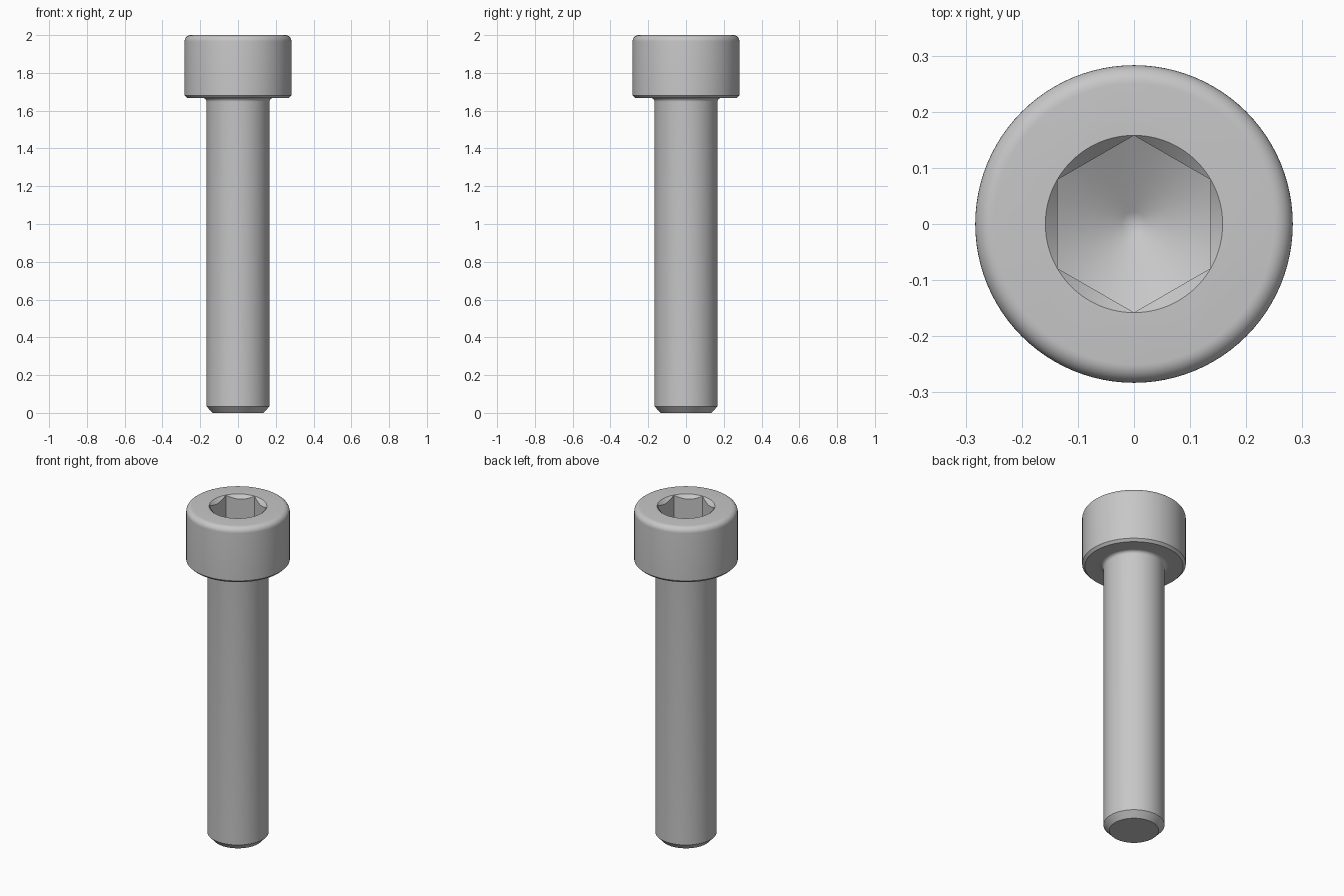
import bpy, bmesh
from math import sin, cos, pi, radians, tan

if "Cube" in bpy.data.objects:
    bpy.data.objects.remove(bpy.data.objects["Cube"], do_unlink=True)

SEGMENTS = 96

steel = bpy.data.materials.new("grey steel")
steel.use_nodes = True
colour = (0.57, 0.57, 0.57, 1)
steel.diffuse_color = colour
steel.node_tree.nodes["Principled BSDF"].inputs["Base Color"].default_value = colour


def add_object(name, bm):
    bmesh.ops.recalc_face_normals(bm, faces=bm.faces)
    mesh = bpy.data.meshes.new(name)
    bm.to_mesh(mesh)
    bm.free()
    mesh.materials.append(steel)
    ob = bpy.data.objects.new(name, mesh)
    bpy.context.collection.objects.link(ob)
    return ob


def revolve(name, profile):
    """Turn (radius, z) points, ordered bottom to top, into a closed solid."""
    bm = bmesh.new()
    rings = []
    for r, z in profile:
        if r == 0:
            rings.append([bm.verts.new((0, 0, z))] * SEGMENTS)
        else:
            rings.append([bm.verts.new((r * cos(2 * pi * i / SEGMENTS),
                                        r * sin(2 * pi * i / SEGMENTS), z))
                          for i in range(SEGMENTS)])
    for low, high in zip(rings, rings[1:]):
        for i in range(SEGMENTS):
            j = (i + 1) % SEGMENTS
            corners = [low[i], low[j], high[j], high[i]]
            bm.faces.new(list(dict.fromkeys(corners)))
    for ring, (r, z) in ((rings[0], profile[0]), (rings[-1], profile[-1])):
        if r > 0:
            bm.faces.new(ring)
    return add_object(name, bm)


def arc(cx, cz, radius, start, end, steps=8):
    angles = [radians(start + (end - start) * i / steps) for i in range(steps + 1)]
    return [(cx + radius * cos(a), cz + radius * sin(a)) for a in angles]


def combine(target, cutter, operation):
    mod = target.modifiers.new("cut", 'BOOLEAN')
    mod.operation, mod.solver, mod.object = operation, 'EXACT', cutter
    bpy.context.view_layer.objects.active = target
    bpy.ops.object.modifier_apply(modifier=mod.name)
    bpy.data.objects.remove(cutter, do_unlink=True)


# Shank with chamfered tip, fillet under the head, head with rounded top rim
shank, head, seat, rim = 0.167, 0.283, 1.667, 0.033
bolt = revolve("socket_head_bolt",
               [(0.135, 0), (shank, 0.035)]
               + arc(shank + 0.02, seat - 0.02, 0.02, 180, 90)
               + [(head - 0.014, seat), (head, seat + 0.014)]
               + arc(head - rim, 2 - rim, rim, 0, 90))

# Hexagonal socket with a blunt drill-point floor
bm = bmesh.new()
bmesh.ops.create_cone(bm, cap_ends=True, segments=6, radius1=0.1577,
                      radius2=0.1577, depth=0.6)
bmesh.ops.translate(bm, vec=(0, 0, 1.9), verts=bm.verts)
socket = add_object("socket_cutter", bm)
floor_z, slope = 1.833, tan(radians(30))
drill = revolve("drill_cutter",
                [(0, floor_z - 0.136 * slope + 0.003),
                 (0.022, floor_z - 0.114 * slope),
                 (0.25, floor_z + 0.114 * slope), (0.25, 2.1)])
combine(socket, drill, 'INTERSECT')
combine(bolt, socket, 'DIFFERENCE')

# Conical lead-in at the mouth of the socket
lead_in = revolve("lead_in_cutter", [(0.118, 1.96), (0.158, 2), (0.168, 2.01)])
combine(bolt, lead_in, 'DIFFERENCE')

# Smooth shading with crisp edges
bpy.ops.object.select_all(action='DESELECT')
bolt.select_set(True)
bpy.context.view_layer.objects.active = bolt
bpy.ops.object.shade_smooth_by_angle(angle=radians(25))
